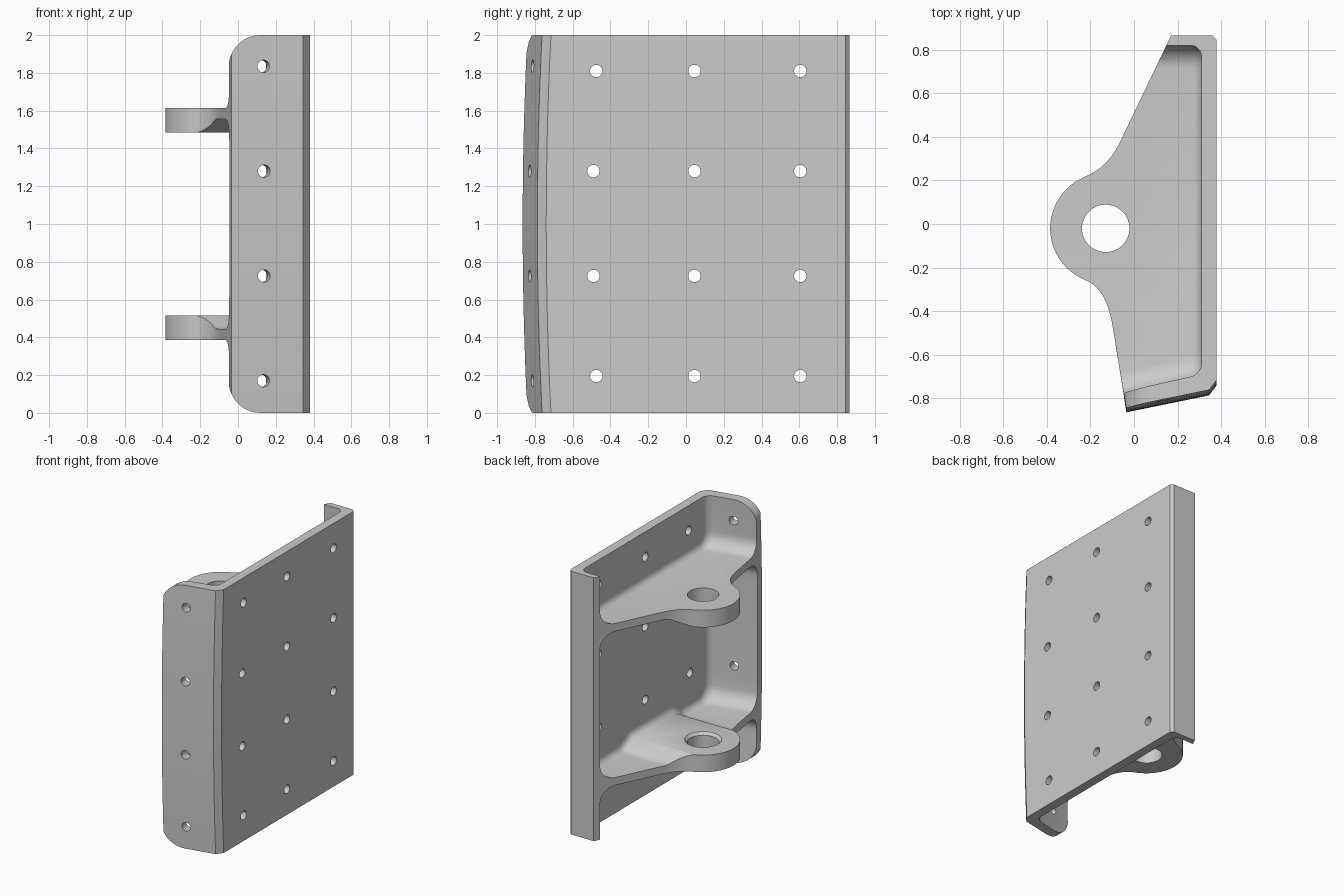
import bpy, bmesh, math
from mathutils import Vector, Matrix

if "Cube" in bpy.data.objects:
    bpy.data.objects.remove(bpy.data.objects["Cube"])

SLOPE = 0.225   # lean of the front flange


def bow(z):
    return 0.025 * (z - 1) ** 2


def prism(bm, rings):
    rows = [[bm.verts.new(p) for p in r] for r in rings]
    n = len(rows[0])
    faces = [bm.faces.new((a[i], a[(i + 1) % n], b[(i + 1) % n], b[i]))
             for a, b in zip(rows, rows[1:]) for i in range(n)]
    faces += [bm.faces.new(rows[0][::-1]), bm.faces.new(rows[-1])]
    for f in faces:
        f.normal_update()
    if sum(f.normal.dot(f.verts[0].co) * f.calc_area() for f in faces) < 0:
        bmesh.ops.reverse_faces(bm, faces=faces)
    return faces[-1]


def rounded(pts, seg=8):
    out = []
    for i, (x, y, r) in enumerate(pts):
        p = Vector((x, y))
        if not r:
            out.append(p)
            continue
        a = (Vector(pts[i - 1][:2]) - p).normalized()
        b = (Vector(pts[(i + 1) % len(pts)][:2]) - p).normalized()
        h = a.angle(b) / 2
        d = r / math.tan(h)
        c = p + (a + b).normalized() * (r / math.sin(h))
        u, v, w = p + a * d - c, p + b * d - c, math.pi - 2 * h
        for k in range(seg + 1):
            t = k / seg
            out.append(c + (u * math.sin((1 - t) * w) + v * math.sin(t * w)) / math.sin(w))
    return out


def bezier(a, b, c, n=10):
    a, b, c = Vector(a), Vector(b), Vector(c)
    return [a * (1 - t) ** 2 + b * 2 * t * (1 - t) + c * t * t for t in (k / n for k in range(n + 1))]


def make(name, bm):
    me = bpy.data.meshes.new(name)
    bm.to_mesh(me)
    bm.free()
    ob = bpy.data.objects.new(name, me)
    bpy.context.scene.collection.objects.link(ob)
    return ob


def cylinder(bm, loc, r, depth, rot=None, r2=None, seg=24):
    m = Matrix.Translation(loc) @ (rot or Matrix.Identity(4))
    bmesh.ops.create_cone(bm, cap_ends=True, segments=seg, radius1=r,
                          radius2=r if r2 is None else r2, depth=depth, matrix=m)


def volume(me):
    bm = bmesh.new()
    bm.from_mesh(me)
    v = bm.calc_volume(signed=True)
    bm.free()
    return v


def carve(ob, cutter):
    # take the first solver that gives a sensible solid
    before = volume(ob.data)
    mod = ob.modifiers.new("carve", 'BOOLEAN')
    mod.operation = 'DIFFERENCE'
    mod.object = cutter
    result = None
    for solver in ('MANIFOLD', 'EXACT', 'FLOAT'):
        mod.solver = solver
        bpy.context.view_layer.update()
        dg = bpy.context.evaluated_depsgraph_get()
        me = bpy.data.meshes.new_from_object(ob.evaluated_get(dg))
        if 0.1 * before < volume(me) < 0.99999 * before:
            result = me
            break
    ob.modifiers.remove(mod)
    if result:
        ob.data = result


# solid block with the full plan outline, front bowed along its height
lug = [Vector((-0.13 + 0.255 * math.cos(math.radians(a)), -0.02 + 0.255 * math.sin(math.radians(a))))
       for a in range(117, 245, 6)]
outline = [Vector(p) for p in ((0.38, -0.74), (0.38, 0.845), (0.36, 0.865), (0.17, 0.865))]
outline += bezier((-0.065, 0.375), (-0.12, 0.26), (-0.225, 0.217)) + lug
outline += bezier((-0.225, -0.257), (-0.128, -0.293), (-0.1, -0.46))
outline += [Vector((-0.035, -0.865)), Vector((0.345, -0.787))]
bm = bmesh.new()
prism(bm, [[(p.x, p.y + (bow(k / 8) if p.y < -0.6 else 0), k / 8) for p in outline]
           for k in range(17)])
bracket = make("hinge_bracket", bm)


# pockets that leave the plate, flanges and two ribs
def pocket(bm, profile):
    tmp = bmesh.new()
    pts = rounded(profile)
    cap = prism(tmp, [[(x, p.x, p.y) for p in pts] for x in (-1, 0.31)])
    bmesh.ops.bevel(tmp, geom=list(cap.edges), offset=0.05, segments=5, profile=0.5,
                    affect='EDGES', clamp_overlap=False)
    for v in tmp.verts:
        if v.co.y < -0.5:
            v.co.y += SLOPE * (v.co.x - 0.31) + bow(v.co.z)
    me = bpy.data.meshes.new("pocket_part")
    tmp.to_mesh(me)
    tmp.free()
    bm.from_mesh(me)


F, B, R = -0.715, 0.82, 0.11
bm = bmesh.new()
end = [(F, 1.615, R), (B, 1.615, R), (B, 2.2, 0), (F, 2.2, 0), (F, 2.05, 0), (F, 1.9, 0)]
pocket(bm, end)
pocket(bm, [(y, 2 - z, r) for y, z, r in reversed(end)])
half = [(F, 0.445, R), (-0.38, 0.445, 0.1), (-0.26, 0.515, 0),
        (0.22, 0.515, 0), (0.34, 0.445, 0.1), (B, 0.445, R)]
wall = [(F, z, 0) for z in (1.35, 1.18, 1.0, 0.82, 0.65)]
pocket(bm, half + [(y, 2 - z, r) for y, z, r in reversed(half)] + wall)
pockets = make("pocket_cutter", bm)

# rounded front flange corners and lower bore chamfer
bm = bmesh.new()
arc = [(0.12 - 0.17 * math.sin(math.radians(a)), 1.83 + 0.17 * math.cos(math.radians(a)))
       for a in range(0, 91, 9)]
corner = [(0.12, 2.1)] + arc + [(-0.6, 1.83), (-0.6, 2.1)]
for flip in (False, True):
    prism(bm, [[(x, y, 2 - z if flip else z) for x, z in corner] for y in (-1, -0.62)])
cylinder(bm, (-0.13, -0.02, 0.51), 0.108, 0.03, r2=0.138, seg=48)
corners = make("corner_cutter", bm)

# hinge bore and fastener holes
bm = bmesh.new()
cylinder(bm, (-0.13, -0.02, 1), 0.109, 3, seg=48)
along_x = Matrix.Rotation(math.pi / 2, 4, 'Y')
across = Matrix.Rotation(math.atan(0.21), 4, 'Z') @ Matrix.Rotation(math.pi / 2, 4, 'X')
for i, z in enumerate((0.195, 0.725, 1.28, 1.81)):
    for y in (-0.49 if i in (1, 2) else -0.475, 0.045, 0.605):
        cylinder(bm, (0.345, y, z), 0.033, 0.2, along_x)
for z in (0.17, 0.725, 1.28, 1.835):
    cylinder(bm, (0.13, -0.79, z), 0.033, 0.25, across)
holes = make("hole_cutter", bm)

# carve the bracket, hide the cutters, smooth the fillets
for cutter in (pockets, corners, holes):
    carve(bracket, cutter)
    cutter.hide_render = True
    cutter.hide_set(True)
bracket.hide_render = False
bpy.context.view_layer.update()
bpy.context.view_layer.objects.active = bracket
bracket.select_set(True)
bpy.ops.object.shade_smooth_by_angle(angle=math.radians(30))
